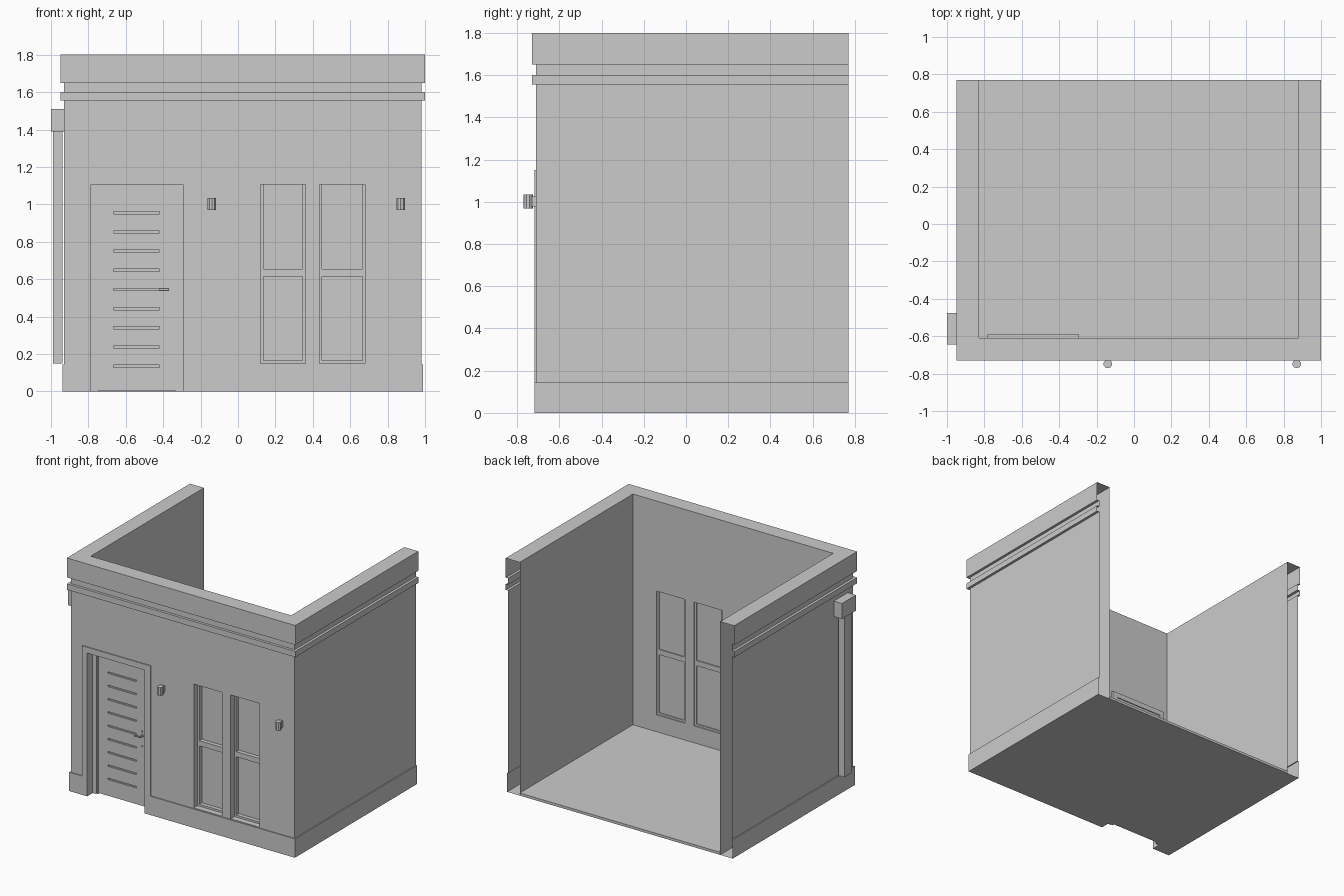
import bpy, bmesh, math
from mathutils import Matrix, Vector

if "Cube" in bpy.data.objects:
    bpy.data.objects.remove(bpy.data.objects["Cube"])

XL, XR, YF, YB = -0.93, 0.98, -0.71, 0.77   # outer wall faces


def finish(bm, name):
    bmesh.ops.recalc_face_normals(bm, faces=bm.faces)
    me = bpy.data.meshes.new(name)
    bm.to_mesh(me)
    bm.free()
    ob = bpy.data.objects.new(name, me)
    bpy.context.collection.objects.link(ob)
    return ob


def boxes(name, items):
    """One object from boxes given as (x0, x1, y0, y1, z0, z1)."""
    bm = bmesh.new()
    for x0, x1, y0, y1, z0, z1 in items:
        m = Matrix.Translation(((x0 + x1) / 2, (y0 + y1) / 2, (z0 + z1) / 2))
        m = m @ Matrix.Diagonal((x1 - x0, y1 - y0, z1 - z0, 1))
        bmesh.ops.create_cube(bm, size=1, matrix=m)
    return finish(bm, name)


def cylinder(name, center, radius, depth, sides, axis='Z'):
    bm = bmesh.new()
    rot = {'Z': Matrix(), 'Y': Matrix.Rotation(math.pi / 2, 4, 'X'),
           'X': Matrix.Rotation(math.pi / 2, 4, 'Y')}[axis]
    bmesh.ops.create_cone(bm, cap_ends=True, segments=sides, radius1=radius, radius2=radius,
                          depth=depth, matrix=Matrix.Translation(center) @ rot)
    return finish(bm, name)


def cut(ob, cutter):
    mod = ob.modifiers.new("cut", 'BOOLEAN')
    mod.operation = 'DIFFERENCE'
    mod.solver = 'EXACT'
    mod.object = cutter
    bpy.context.view_layer.update()
    dg = bpy.context.evaluated_depsgraph_get()
    me = bpy.data.meshes.new_from_object(ob.evaluated_get(dg))
    ob.modifiers.clear()
    ob.data = me
    bpy.data.objects.remove(cutter)


# Walls: plinth, wall, cornice and parapet as one profile (offset, z) swept round three sides
profile = [(-0.1, 0), (0.008, 0), (0.008, 0.145), (0, 0.145), (0, 1.555), (0.02, 1.555),
           (0.02, 1.6), (0, 1.6), (0, 1.65), (0.02, 1.65), (0.02, 1.8), (-0.1, 1.8)]
bm = bmesh.new()
rings = []
for left, back in ((1, 1), (1, 0), (0, 0), (0, 1)):
    rings.append([bm.verts.new((XL - o if left else XR + o, YB if back else YF - o, z))
                  for o, z in profile])
n = len(profile)
for a, b in zip(rings, rings[1:]):
    for i in range(n):
        j = (i + 1) % n
        bm.faces.new((a[i], a[j], b[j], b[i]))
bm.faces.new(rings[0])
bm.faces.new(rings[-1])
walls = finish(bm, "walls")

# Door and window openings
DX0, DX1, DZ = -0.785, -0.295, 1.105
windows = [(0.12, 0.36), (0.435, 0.68)]
cut(walls, boxes("opening_cutter", [(DX0, DX1, -0.9, -0.5, -0.1, DZ)] +
                 [(a, b, -0.9, -0.5, 0.15, 1.105) for a, b in windows]))

# Wall ends at the back are left open
bm = bmesh.new()
bm.from_mesh(walls.data)
ends = [f for f in bm.faces if all(v.co.y > YB - 1e-4 for v in f.verts)]
bmesh.ops.delete(bm, geom=ends, context='FACES')
bm.to_mesh(walls.data)
bm.free()

# Floor, with a tongue running up to the door
boxes("floor", [(XL + 0.1, XR - 0.1, YF + 0.1, YB, 0, 0.02)])

# Flat surround around the doorway
boxes("door_surround", [(-0.83, DX0, -0.718, YF, 0.145, 1.15),
                        (DX1, -0.245, -0.718, YF, 0.145, 1.15),
                        (DX0, DX1, -0.718, YF, DZ, 1.15)])

# Door frame with an inner rebate
frame = []
for x0, x1, z1, t, y0 in ((DX0, DX1, DZ, 0.03, -0.65), (-0.755, -0.325, 1.075, 0.01, -0.642)):
    frame += [(x0, x0 + t, y0, -0.59, 0, z1), (x1 - t, x1, y0, -0.59, 0, z1),
              (x0 + t, x1 - t, y0, -0.59, z1 - t, z1)]
boxes("door_frame", frame)

# Door leaf with nine horizontal grooves
leaf = boxes("door_leaf", [(-0.745, -0.335, -0.635, -0.597, 0.005, 1.065)])
cut(leaf, boxes("groove_cutter", [(-0.665, -0.42, -0.66, -0.625, z - 0.006, z + 0.006)
                                  for z in (0.955 - 0.1025 * i for i in range(9))]))

# Door handle and lock
cylinder("handle_rose", (-0.375, -0.638, 0.545), 0.012, 0.008, 16, 'Y')
cylinder("handle_stem", (-0.375, -0.65, 0.545), 0.005, 0.03, 12, 'Y')
cylinder("handle_lever", (-0.396, -0.663, 0.545), 0.005, 0.052, 12, 'X')
for z in (0.58, 0.465):
    cylinder("door_lock", (-0.375, -0.638, z), 0.007, 0.008, 12, 'Y')

# Window frames with a middle rail, and panes
for a, b in windows:
    boxes("window_frame", [(a, a + 0.015, -0.665, -0.618, 0.15, 1.105),
                           (b - 0.015, b, -0.665, -0.618, 0.15, 1.105),
                           (a + 0.015, b - 0.015, -0.665, -0.618, 0.15, 0.165),
                           (a + 0.015, b - 0.015, -0.665, -0.618, 0.615, 0.655)])
    boxes("window_pane", [(a + 0.015, b - 0.015, -0.634, -0.626, 0.165, 1.105)])

# Wall lamps on short brackets
for x in (-0.14, 0.87):
    cylinder("lamp", (x, -0.748, 1.002), 0.023, 0.065, 10)
    boxes("lamp_bracket", [(x - 0.012, x + 0.012, -0.735, YF, 0.978, 1.026)])

# Rain hopper and downpipe on the left wall
boxes("rain_hopper", [(-1.0, XL, -0.645, -0.475, 1.39, 1.51)])
boxes("downpipe", [(-0.99, -0.938, -0.603, -0.517, 0.15, 1.39)])
